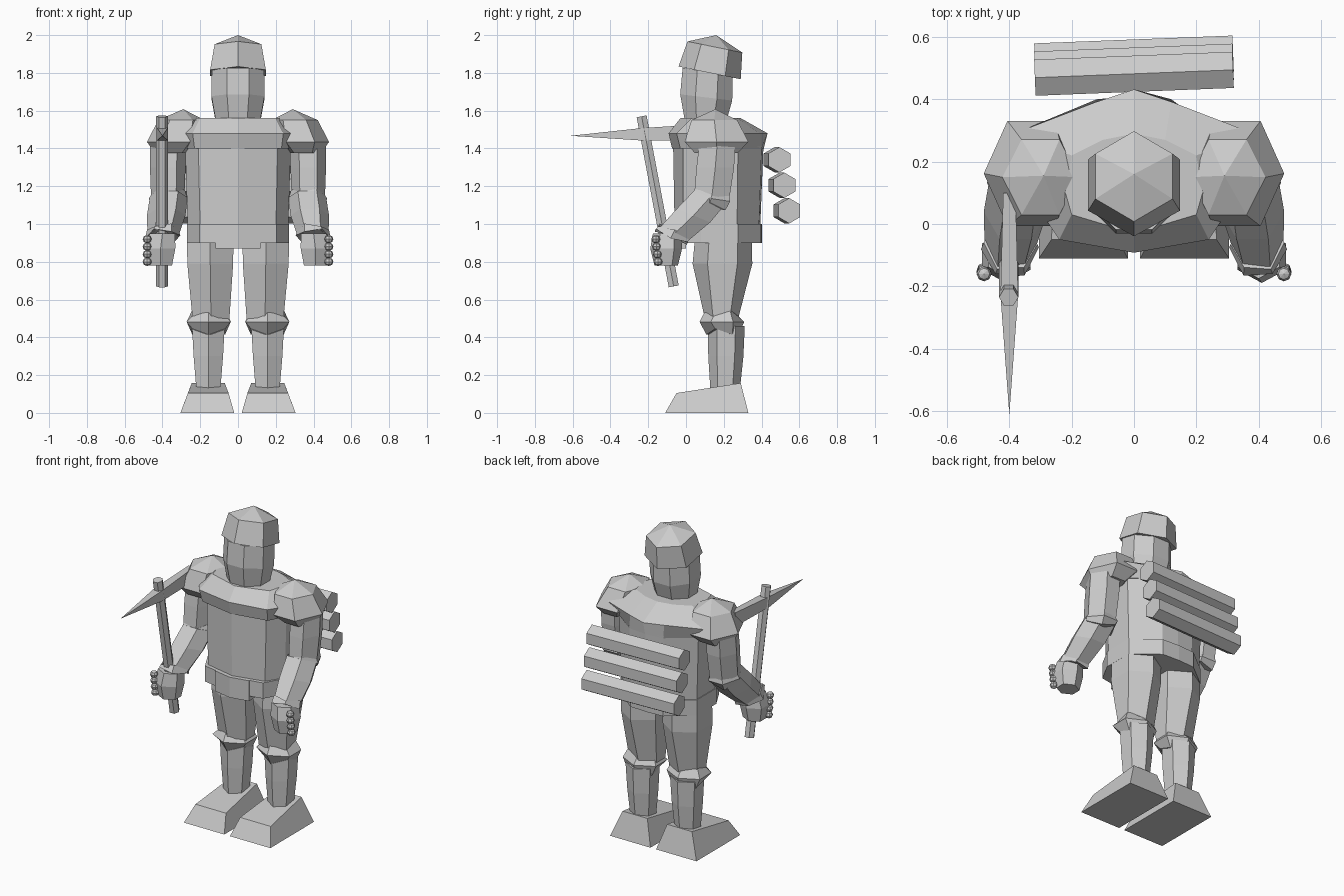
import bpy, bmesh, math
from mathutils import Vector

mat = bpy.data.materials.new("stone_grey")
mat.diffuse_color = (0.6, 0.6, 0.6, 1)


def loft(name, rings, s=1):
    """Skin equal-length rings of points, cap both ends; s=-1 mirrors in x."""
    bm = bmesh.new()
    vr = [[bm.verts.new((p[0] * s, p[1], p[2])) for p in r] for r in rings]
    n = len(rings[0])
    for a, b in zip(vr, vr[1:]):
        for i in range(n):
            j = (i + 1) % n
            bm.faces.new((a[i], a[j], b[j], b[i]))
    bm.faces.new(vr[0])
    bm.faces.new(vr[-1])
    bmesh.ops.remove_doubles(bm, verts=bm.verts, dist=1e-5)
    bmesh.ops.recalc_face_normals(bm, faces=bm.faces)
    me = bpy.data.meshes.new(name)
    bm.to_mesh(me)
    bm.free()
    me.materials.append(mat)
    ob = bpy.data.objects.new(name, me)
    bpy.context.collection.objects.link(ob)
    return ob


def tube(name, secs, n=6, rot=0, d=(0, 0, 1), u=(1, 0, 0), s=1, zig=0):
    """Faceted tube; each section is (centre, radius_u, radius_v), square to d."""
    d = Vector(d).normalized()
    u = Vector(u)
    u = (u - d * u.dot(d)).normalized()
    v = d.cross(u)
    rings = []
    for k, (c, ru, rv) in enumerate(secs):
        end = 1 if k == len(secs) - 1 else -1 if k == 0 else 0
        r = []
        for i in range(n):
            a = math.radians(rot) + 2 * math.pi * i / n
            r.append(Vector(c) + u * ru * math.cos(a) + v * rv * math.sin(a)
                     + d * zig * end * (-1) ** i)
        rings.append(r)
    return loft(name, rings, s)


def slab(name, levels):
    """Loft of symmetric outlines; each level is (z, half outline front to back)."""
    rings = []
    for z, h in levels:
        rings.append([(x, y, z) for x, y in h] +
                     [(-x, y, z) for x, y in reversed(h[1:-1])])
    return loft(name, rings)


# Head and tilted helmet
tube("head", [((0, .10, 1.53), .125, .115), ((0, .107, 1.67), .152, .150),
              ((0, .115, 1.81), .150, .145)], 8, 22.5, (0, .12, 1))
tube("helmet", [((0, .125, 1.80), .170, .168), ((0, .153, 1.937), .143, .148),
                ((0, .16, 2.0), 0, 0)], 6, 90, (0, .2, .98))

# Torso, overhanging shoulder yoke, belt and buckle
slab("torso", [
    (.96, [(0, -.06), (.20, -.015), (.265, .09), (.265, .27), (.11, .385), (0, .392)]),
    (1.41, [(0, -.068), (.21, -.015), (.28, .09), (.28, .275), (.12, .40), (0, .41)])])
slab("yoke", [
    (1.40, [(0, -.074), (.23, -.03), (.29, .08), (.28, .28), (.12, .40), (0, .412)]),
    (1.48, [(0, -.092), (.24, -.05), (.34, .10), (.385, .29), (.12, .392), (0, .432)]),
    (1.56, [(0, -.03), (.20, .03), (.22, .10), (.20, .22), (.10, .27), (0, .29)])])
belt = [(0, -.078), (.205, -.04), (.27, .08), (.27, .275), (.115, .397), (0, .403)]
slab("belt", [(.90, belt), (1.0, belt)])
buckle = [(0, -.086), (.12, -.062), (.12, .0), (0, .0)]
slab("buckle", [(.87, buckle), (1.0, buckle)])

for side, s in (("right", -1), ("left", 1)):
    # Legs, with an edge facing forward
    tube(side + "_thigh", [((.147, .198, .93), .142, .150),
                           ((.147, .193, .79), .140, .158),
                           ((.143, .188, .49), .112, .086)], rot=90, s=s)
    tube(side + "_knee_guard", [((.155, .19, .53), .100, .085),
                                ((.155, .19, .482), .135, .118),
                                ((.155, .20, .43), .100, .092)],
         rot=90, zig=.016, s=s)
    tube(side + "_shin", [((.157, .207, .12), .073, .078),
                          ((.157, .211, .30), .090, .093),
                          ((.157, .213, .46), .100, .098)], rot=90, s=s)
    loft(side + "_boot", [
        [(.02, -.11, 0), (.305, -.11, 0), (.305, .33, 0), (.02, .33, 0)],
        [(.05, -.05, .105), (.265, -.05, .105), (.245, .29, .158), (.07, .29, .158)]],
        s)

    # Shoulder pad
    tube(side + "_shoulder_pad", [((.345, .16, 1.375), .095, .13),
                                  ((.33, .162, 1.435), .152, .195),
                                  ((.30, .150, 1.55), .122, .140),
                                  ((.29, .155, 1.608), 0, 0)], s=s)
    # Arm: upper part, elbow guard, forearm, cuff
    tube(side + "_upper_arm", [((.37, .165, 1.42), .095, .110),
                               ((.372, .155, 1.30), .094, .115),
                               ((.372, .135, 1.13), .088, .108)], s=s)
    tube(side + "_elbow_guard", [((.37, .137, 1.17), .088, .104),
                                 ((.37, .133, 1.135), .102, .118),
                                 ((.37, .125, 1.10), .092, .10)],
         d=(0, .15, 1), zig=.014, s=s)
    fore = (0, -.38, -.92)
    tube(side + "_forearm", [((.367, .125, 1.14), .100, .105),
                             ((.38, .04, 1.045), .102, .110),
                             ((.397, -.075, .935), .082, .096)], d=fore, s=s)
    tube(side + "_cuff", [((.396, -.062, .962), .086, .100),
                          ((.398, -.078, .932), .093, .106)],
         d=fore, zig=.008, s=s)
    # Fist with four round knuckle studs
    tube(side + "_fist", [((.41, -.105, .78), .070, .062),
                          ((.41, -.105, .87), .090, .084),
                          ((.40, -.10, .95), .078, .075)], rot=90, s=s)
    for i in range(4):
        z = .80 + i * .04
        studs = [(-.023, 0), (-.015, .018), (0, .024), (.015, .018), (.023, 0)]
        tube(f"{side}_knuckle_{i + 1}",
             [((.481, -.148 - .004 * i, z + h), r, r) for h, r in studs], 8, s=s)

# Pickaxe: leaning handle and a head flaring toward the rear
tube("pickaxe_handle", [((-.402, -.065, .67), .031, .031),
                        ((-.402, -.235, 1.57), .031, .031)],
     6, 0, (0, -.17, .9))
tube("pickaxe_head", [((-.40, -.612, 1.467), 0, 0),
                      ((-.40, -.23, 1.475), .040, .047),
                      ((-.40, .10, 1.485), .028, .062)],
     4, 45, (0, 1, 0))

# Bundle of three hexagonal logs on the back
for i in range(3):
    y, z = .482 + .026 * i, 1.34 - .135 * i
    tube(f"log_{i + 1}", [((-.318, y - .0125, z), .067, .067),
                          ((.318, y + .0125, z), .067, .067)],
         6, 90, (.636, .025, 0), (0, 1, 0))
